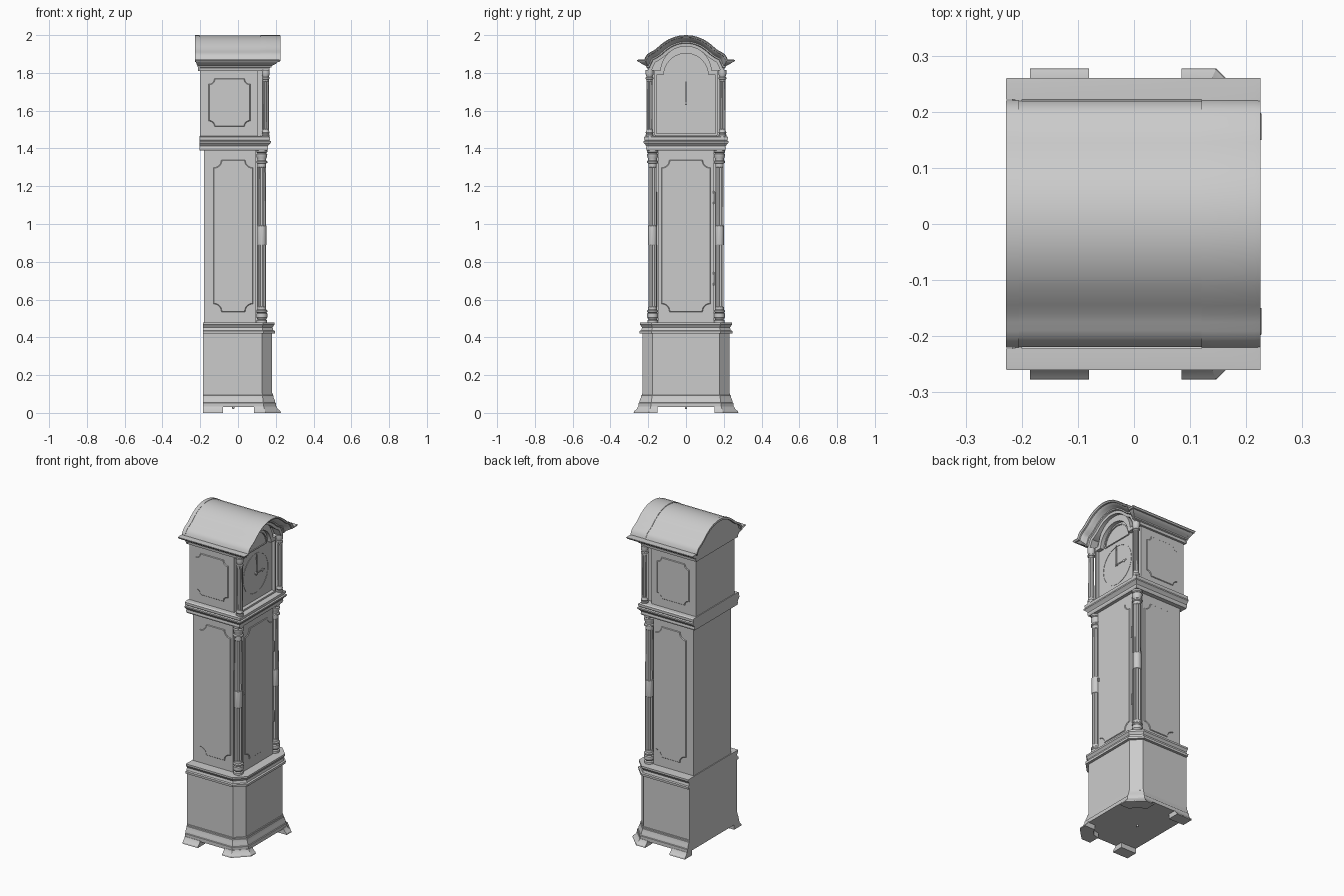
import bpy, bmesh, math

if "Cube" in bpy.data.objects:
    bpy.data.objects.remove(bpy.data.objects["Cube"])

mat = bpy.data.materials.new("plain_grey")
mat.diffuse_color = (0.6, 0.6, 0.6, 1)
mat.use_nodes = True
mat.node_tree.nodes["Principled BSDF"].inputs["Base Color"].default_value = mat.diffuse_color


def finish(name, bm, angle=30):
    bmesh.ops.recalc_face_normals(bm, faces=bm.faces)
    me = bpy.data.meshes.new(name)
    bm.to_mesh(me)
    bm.free()
    me.materials.append(mat)
    ob = bpy.data.objects.new(name, me)
    bpy.context.collection.objects.link(ob)
    bpy.ops.object.select_all(action='DESELECT')
    ob.select_set(True)
    bpy.context.view_layer.objects.active = ob
    bpy.ops.object.shade_smooth_by_angle(angle=math.radians(angle))
    return ob


def loft(name, rings, closed=True, caps=True, wrap=False):
    """Skin a list of equal-length point rings."""
    bm = bmesh.new()
    vs = [[bm.verts.new(p) for p in r] for r in rings]
    n = len(vs[0])
    for a, b in zip(vs, vs[1:] + (vs[:1] if wrap else [])):
        for i in range(n if closed else n - 1):
            j = (i + 1) % n
            bm.faces.new((a[i], a[j], b[j], b[i]))
    if caps:
        bm.faces.new(vs[0])
        bm.faces.new(vs[-1])
    return finish(name, bm)


def plan(xb, xf, w, c, d, z):
    """Plan outline grown by d at front and sides, front corners cut by c."""
    k = 0.41 * d
    if c == 0:
        half = [(xb, w + d), (xf + d, w + d)]
    else:
        half = [(xb, w + d), (xf - c + k, w + d), (xf + d, w - c + k)]
    return [(x, -y, z) for x, y in half] + [(x, y, z) for x, y in half[::-1]]


def prism_z(name, pts, z0, z1):
    return loft(name, [[(x, y, z) for x, y in pts] for z in (z0, z1)])


def prism_x(name, pts, x0, x1):
    return loft(name, [[(x, y, z) for y, z in pts] for x in (x0, x1)])


def notched(a0, a1, b0, b1, r, e=0.0):
    """Rectangle shrunk by e with scooped corners and a small step beside each scoop."""
    pts = []
    for ca, cb, sa, sb, flip in ((a0 + e, b0 + e, 1, 1, 0), (a1 - e, b0 + e, -1, 1, 1),
                                 (a1 - e, b1 - e, -1, -1, 0), (a0 + e, b1 - e, 1, -1, 1)):
        arc = [(0, r * 1.2)] + [(r * math.sin(t * math.pi / 12), r * math.cos(t * math.pi / 12))
                                for t in range(7)] + [(r * 1.2, 0)]
        arc = [(ca + sa * p, cb + sb * q) for p, q in arc]
        pts += arc[::-1] if flip else arc
    return pts


def side_panel(name, s, a0, a1, b0, b1, r, y):
    """Panel with bevelled edge on a case side."""
    loft(name, [[(a, s * (y + h), b) for a, b in notched(a0, a1, b0, b1, r, e)]
                for e, h in ((0, -0.005), (0, 0.0005), (0.003, 0.004))])


def lathe(name, x, y, prof, seg=40):
    """Turned part; a profile point is (radius, height, fluted)."""
    rings = []
    for r, z, fl in prof:
        ring = []
        for i in range(seg):
            a = 2 * math.pi * i / seg
            q = r * (0.86 if fl and i % 4 in (1, 2) else 1)
            ring.append((x + q * math.cos(a), y + q * math.sin(a), z))
        rings.append(ring)
    return loft(name, rings)


# Plinth, base moulding and waist moulding
base = (-0.185, 0.18, 0.23, 0.053)
loft("plinth", [plan(*base, 0, z) for z in (0.08, 0.425)])
loft("base_moulding", [plan(*base, d, z) for z, d in
     ((0.03, 0.022), (0.052, 0.022), (0.054, 0.017), (0.07, 0.014), (0.085, 0.007), (0.092, 0.007),
      (0.094, 0.004), (0.102, 0.004), (0.103, 0))])
loft("waist_moulding", [plan(*base, d, z) for z, d in
     ((0.42, 0.016), (0.434, 0.017), (0.437, 0.007), (0.452, 0.003), (0.462, 0.009), (0.467, 0.013), (0.478, 0.013))])

# Bracket feet
for s, side in ((-1, "left"), (1, "right")):
    fr, bk = [], []
    for z, d in ((0.0, 0.047), (0.008, 0.045), (0.022, 0.03), (0.035, 0.024)):
        fr.append([(x, s * y, z) for x, y in (
            (0.085, 0.23 + d), (0.127 + 0.41 * d, 0.23 + d), (0.18 + d, 0.177 + 0.41 * d),
            (0.18 + d, 0.15), (0.155, 0.15), (0.15, 0.17), (0.12, 0.2), (0.085, 0.205))])
        bk.append([(x, s * y, z) for x, y in (
            (-0.185, 0.23 + d), (-0.08, 0.23 + d), (-0.08, 0.205), (-0.185, 0.205))])
    loft("front_foot_" + side, fr)
    loft("back_foot_" + side, bk)
lathe("bottom_screw", -0.025, 0, [(0.004, 0.02, 0), (0.006, 0.025, 0), (0.006, 0.035, 0)], 12)

# Trunk with notched front corners, scooped panels and door
half = [(-0.18, 0.182), (0.095, 0.182), (0.095, 0.147), (0.137, 0.147)]
prism_z("trunk", [(x, -y) for x, y in half] + half[::-1], 0.47, 1.4)
loft("trunk_door_panel", [[(x, a, b) for a, b in notched(-0.13, 0.13, 0.535, 1.34, 0.042, e)]
     for x, e in ((0.13, 0), (0.1375, 0), (0.141, 0.003))])
for s, side in ((-1, "left"), (1, "right")):
    side_panel("trunk_panel_" + side, s, -0.13, 0.08, 0.535, 1.34, 0.042, 0.182)
for z in (0.71, 1.14):
    lathe("door_hinge", 0.14, 0.147, [(0.003, z - 0.035, 0), (0.005, z - 0.02, 0),
                                      (0.005, z + 0.02, 0), (0.003, z + 0.035, 0)], 10)
prism_x("door_lock", [(-0.143, 0.95), (-0.135, 0.95), (-0.135, 0.97), (-0.143, 0.97)], 0.135, 0.143)

# Fluted columns of trunk and hood
for s, side in ((-1, "left"), (1, "right")):
    lathe("trunk_column_" + side, 0.126, s * 0.177, [
        (0.028, 0.475, 0), (0.028, 0.49, 0), (0.022, 0.495, 0), (0.029, 0.505, 0), (0.029, 0.525, 0),
        (0.024, 0.53, 0), (0.029, 0.535, 0), (0.029, 0.542, 0), (0.023, 0.547, 0), (0.023, 0.56, 0),
        (0.023, 0.562, 1), (0.023, 0.888, 1), (0.024, 0.89, 0), (0.024, 0.99, 0), (0.023, 0.992, 1),
        (0.022, 1.3, 1), (0.022, 1.302, 0), (0.022, 1.32, 0), (0.029, 1.324, 0), (0.029, 1.332, 0),
        (0.023, 1.337, 0), (0.023, 1.345, 0), (0.028, 1.355, 0), (0.029, 1.37, 0), (0.023, 1.375, 0),
        (0.029, 1.38, 0), (0.029, 1.395, 0)])
    lathe("hood_column_" + side, 0.147, s * 0.193, [
        (0.021, 1.46, 0), (0.021, 1.472, 0), (0.017, 1.476, 0), (0.021, 1.484, 0), (0.017, 1.492, 0),
        (0.017, 1.5, 0), (0.017, 1.502, 1), (0.016, 1.755, 1), (0.016, 1.757, 0), (0.016, 1.765, 0),
        (0.021, 1.768, 0), (0.021, 1.775, 0), (0.016, 1.779, 0), (0.02, 1.79, 0), (0.021, 1.8, 0),
        (0.021, 1.815, 0)])

# Hood floor moulding and body
loft("hood_floor_moulding", [plan(-0.205, 0.148, 0.2, 0, d, z) for z, d in
     ((1.39, 0.008), (1.4, 0.012), (1.412, 0.01), (1.42, 0.016), (1.43, 0.026), (1.438, 0.026),
      (1.442, 0.018), (1.448, 0.022), (1.46, 0.022), (1.465, 0.014))])
half = [(-0.2, 0.187), (0.105, 0.187), (0.105, 0.165), (0.12, 0.165)]
prism_z("hood_body", [(x, -y) for x, y in half] + half[::-1], 1.46, 1.815)
for s, side in ((-1, "left"), (1, "right")):
    side_panel("hood_panel_" + side, s, -0.155, 0.065, 1.515, 1.77, 0.03, 0.187)

# Arched roof line with a shoulder on each side
SZ = 1.81
roof = [(0.22, 1.87), (0.215, 1.885), (0.205, 1.899), (0.191, 1.909), (0.175, 1.917), (0.16, 1.927),
        (0.145, 1.94), (0.13, 1.953), (0.11, 1.967), (0.09, 1.979), (0.06, 1.991), (0.03, 1.998)]
roof = [(-y, z) for y, z in roof] + [(0, 2.0)] + roof[::-1]


def inset(t):
    """Roof line moved inward by t; its ends drop straight to the cornice line."""
    pts = []
    for i in range(1, len(roof) - 1):
        (a, b), (c, d) = roof[i - 1], roof[i + 1]
        n = math.hypot(c - a, d - b)
        pts.append((roof[i][0] + (d - b) / n * t, roof[i][1] - (c - a) / n * t))
    e = (0.22 - 0.6 * t, 1.87 - t)
    return [(-e[0], e[1])] + pts + [e]


low = inset(0.002)
prism_x("arched_roof", [(-0.187, 1.812)] + low + [(0.187, 1.812)], -0.212, 0.12)
prism_x("back_rim", roof + inset(0.012)[::-1], -0.228, -0.205)

# Cornice swept along the sides, mitred round the corners and over the arch
rings = []
for o, d in ((-0.045, 0), (0, 0), (0.002, 0.016), (0.011, 0.019), (0.012, 0.026), (0.018, 0.03),
             (0.03, 0.035), (0.042, 0.043), (0.046, 0.047), (0.054, 0.048), (0.06, 0.056),
             (0.06, 0.059), (0.05, 0.06), (-0.045, 0.06)):
    z, x = SZ + d, 0.165 + o
    front = inset(0.06 - d)
    y = max(0.2 + o, front[-1][0] + 0.002)
    xb = -0.205 - 0.023 * d / 0.06
    rings.append([(xb, -y, z), (x, -y, z)] + [(x, p, q) for p, q in front] + [(x, y, z), (xb, y, z)])
loft("arched_cornice", rings, closed=False, caps=False)
for s, side in ((-1, "left"), (1, "right")):
    prism_x("cornice_end_" + side, [(s * y, z) for y, z in (
        (0.18, 1.811), (0.2, 1.811), (0.21, 1.835), (0.23, 1.845), (0.255, 1.862), (0.255, 1.868),
        (0.18, 1.868))], -0.212, -0.2)


# Hood door frame with arched opening, dial arch
def frame(name, outer, inner, x0, x1):
    path = [[(x0, *o), (x1, *o), (x1, *i), (x0, *i)] for o, i in zip(outer, inner)]
    return loft(name, path, caps=False, wrap=True)


def door(w, z0, zs, r, cz, n=25):
    a0 = math.asin((zs - cz) / r)
    angles = [a0 + (math.pi - 2 * a0) * i / (n - 1) for i in range(n)]
    top = [(-r * math.cos(a), cz + r * math.sin(a)) for a in angles]
    return [(-w, z0), (-w, zs)] + top + [(w, zs), (w, z0)]


frame("hood_door_frame", door(0.166, 1.468, 1.812, 0.136, 1.806),
      door(0.157, 1.478, 1.79, 0.118, 1.785), 0.115, 0.143)
frame("dial_arch_rim", door(0.104, 1.788, 1.789, 0.104, 1.788), door(0.098, 1.793, 1.794, 0.098, 1.788), 0.115, 0.125)

# Dial ring and hands
circ = [[(math.cos(i * math.pi / 24) * q, 1.64 + math.sin(i * math.pi / 24) * q) for i in range(48)]
        for q in (0.122, 0.118)]
frame("dial_ring", circ[0], circ[1], 0.118, 0.122)
prism_x("minute_hand", [(-0.004, 1.63), (0.004, 1.63), (0.003, 1.72), (0.006, 1.735), (0, 1.76),
                        (-0.006, 1.735), (-0.003, 1.72)], 0.127, 0.13)
prism_x("hour_hand", [(-0.012, 1.636), (0.05, 1.637), (0.06, 1.63), (0.085, 1.64), (0.06, 1.65),
                      (0.05, 1.643), (-0.012, 1.644)], 0.123, 0.126)
prism_x("hand_pivot", [(0.007 * math.cos(i * math.pi / 6), 1.64 + 0.007 * math.sin(i * math.pi / 6))
                       for i in range(12)], 0.118, 0.132)
